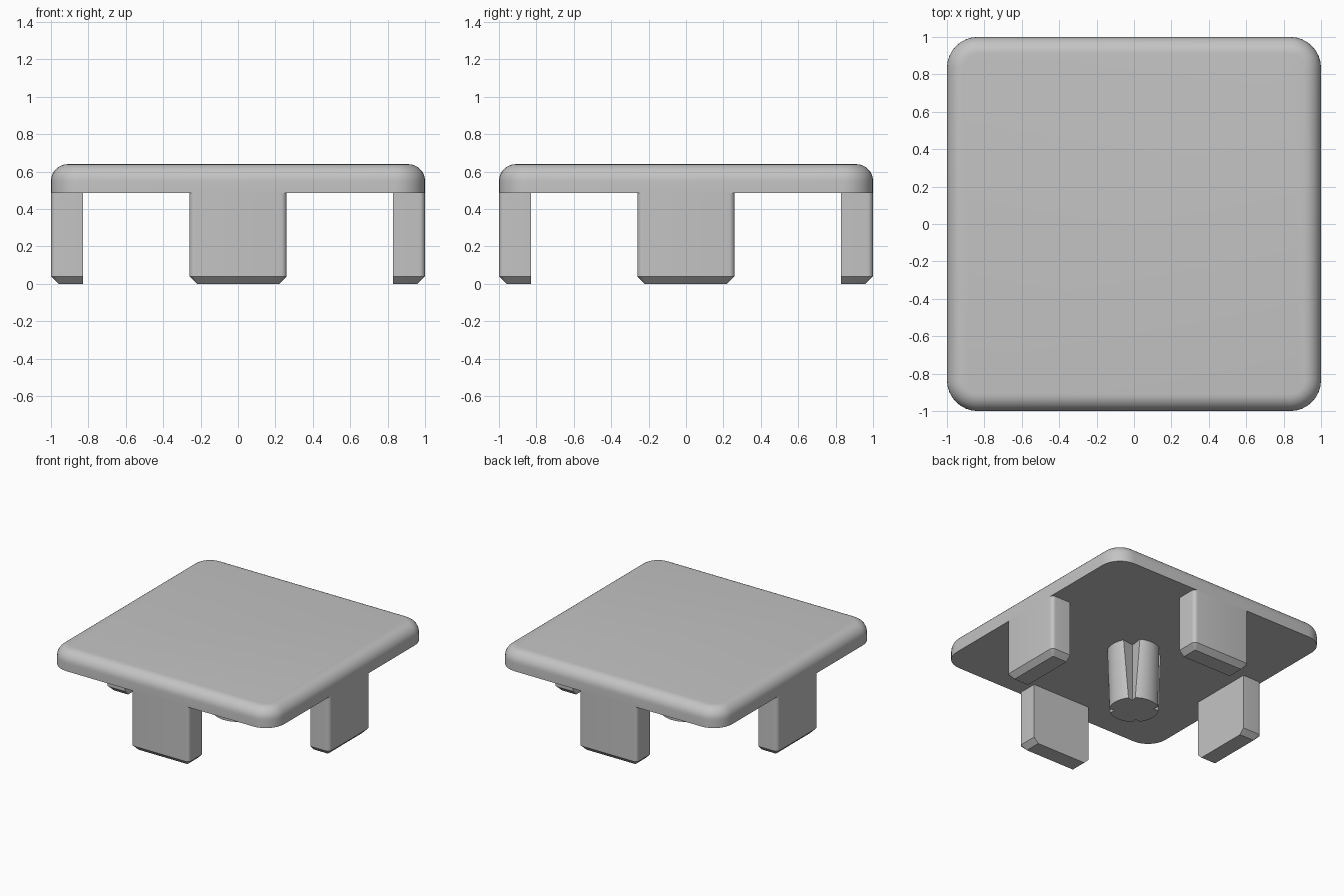
import bpy, bmesh
from math import sin, cos, asin, pi, radians
from mathutils import Matrix

cube = bpy.data.objects.get("Cube")
if cube:
    bpy.data.objects.remove(cube, do_unlink=True)

SLAB_BOTTOM, TOP = 0.485, 0.64

grey = bpy.data.materials.new("grey_plastic")
grey.use_nodes = True
colour = (0.55, 0.55, 0.55, 1)
grey.diffuse_color = colour
grey.node_tree.nodes["Principled BSDF"].inputs["Base Color"].default_value = colour


def loft(name, rings, turn=0):
    """Skin matching (outline, z) rings, cap both ends, turn about z."""
    bm = bmesh.new()
    loops = [[bm.verts.new((x, y, z)) for x, y in outline] for outline, z in rings]
    for a, b in zip(loops, loops[1:]):
        n = len(a)
        for i in range(n):
            j = (i + 1) % n
            bm.faces.new((a[i], a[j], b[j], b[i]))
    bm.faces.new(loops[0][::-1])
    bm.faces.new(loops[-1])
    bmesh.ops.recalc_face_normals(bm, faces=bm.faces)
    bm.transform(Matrix.Rotation(turn, 4, "Z"))
    mesh = bpy.data.meshes.new(name)
    bm.to_mesh(mesh)
    bm.free()
    mesh.materials.append(grey)
    obj = bpy.data.objects.new(name, mesh)
    bpy.context.collection.objects.link(obj)
    bpy.ops.object.select_all(action="DESELECT")
    obj.select_set(True)
    bpy.context.view_layer.objects.active = obj
    bpy.ops.object.shade_smooth_by_angle(angle=radians(30))
    return obj


def arc(cx, cy, r, start, end, steps):
    angles = [start + (end - start) * i / steps for i in range(steps + 1)]
    return [(cx + r * cos(a), cy + r * sin(a)) for a in angles]


def rounded_square(half, r):
    c = half - r
    points = []
    for k, (sx, sy) in enumerate([(1, 1), (-1, 1), (-1, -1), (1, -1)]):
        points += arc(sx * c, sy * c, r, k * pi / 2, (k + 1) * pi / 2, 8)
    return points


def leg_outline(half, outer, r):
    # Rounded on the two outer corners, square on the inner side
    return (arc(-half + r, outer + r, r, pi, 1.5 * pi, 6)
            + arc(half - r, outer + r, r, 1.5 * pi, 2 * pi, 6)
            + [(half, -0.83), (-half, -0.83)])


def grooved_circle(r, width, depth):
    # Circle with four V grooves on the diagonals
    points = []
    gap = asin(width / 2 / r)
    for k in range(4):
        a = pi / 4 + k * pi / 2
        points.append(((r - depth) * cos(a), (r - depth) * sin(a)))
        points += arc(0, 0, r, a + gap, a + pi / 2 - gap, 10)
    return points


# Cap slab with a rounded upper rim
rim, corner = 0.09, 0.165
slab = [(rounded_square(1, corner), SLAB_BOTTOM)]
for i in range(9):
    t = i * pi / 16
    inset = rim * (1 - cos(t))
    slab.append((rounded_square(1 - inset, corner - inset), TOP - rim + rim * sin(t)))
loft("cap_slab", slab)

# Four legs flush with the slab edges, chamfered at the foot
leg = [(leg_outline(0.22, -0.96, 0.005), 0),
       (leg_outline(0.26, -1, 0.03), 0.04),
       (leg_outline(0.26, -1, 0.03), SLAB_BOTTOM)]
for k, side in enumerate(["front", "left", "back", "right"]):
    loft(side + "_leg", leg, k * pi / 2)

# Tapered central post with grooves
loft("centre_post", [(grooved_circle(0.18, 0.05, 0.04), 0),
                     (grooved_circle(0.2, 0.12, 0.09), SLAB_BOTTOM)])
